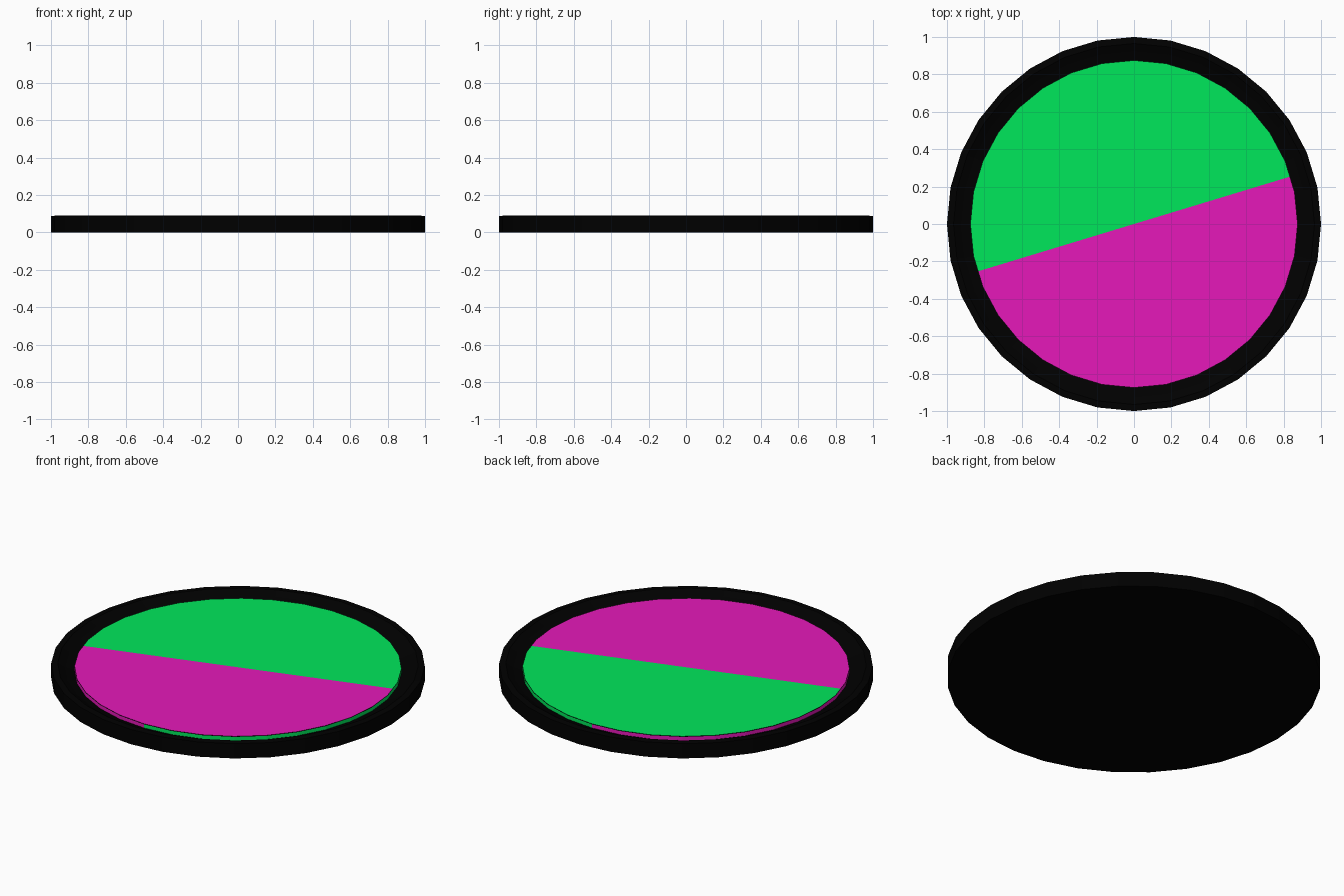
import bpy, bmesh, math
from mathutils import Vector

if "Cube" in bpy.data.objects:
    bpy.data.objects.remove(bpy.data.objects["Cube"])

SIDES = 32
R_IN = 0.875


def material(name, rgb):
    m = bpy.data.materials.new(name)
    m.diffuse_color = (*rgb, 1.0)
    m.use_nodes = True
    m.node_tree.nodes["Principled BSDF"].inputs["Base Color"].default_value = m.diffuse_color
    return m


black = material("black", (0.0, 0.0, 0.0))
green = material("green", (0.0, 0.82, 0.107))
magenta = material("magenta", (0.79, 0.0097, 0.491))


def finish(bm, name, mats):
    bmesh.ops.recalc_face_normals(bm, faces=bm.faces)
    me = bpy.data.meshes.new(name)
    bm.to_mesh(me)
    bm.free()
    for m in mats:
        me.materials.append(m)
    ob = bpy.data.objects.new(name, me)
    bpy.context.collection.objects.link(ob)
    return ob


def lathe(profile):
    """Stack of rings (radius, z), closed with flat caps at both ends."""
    bm = bmesh.new()
    rings = []
    for r, z in profile:
        rings.append([bm.verts.new((r * math.cos(a), r * math.sin(a), z))
                      for a in (2 * math.pi * i / SIDES for i in range(SIDES))])
    for lo, hi in zip(rings, rings[1:]):
        for i in range(SIDES):
            j = (i + 1) % SIDES
            bm.faces.new((lo[i], lo[j], hi[j], hi[i]))
    bm.faces.new(rings[0][::-1])
    bm.faces.new(rings[-1])
    bm.normal_update()
    return bm


# Black tray: flat base, straight wall, rim dished gently inward
finish(lathe([(1.0, 0.0), (1.0, 0.087), (0.965, 0.09), (0.925, 0.067),
              (R_IN, 0.048)]), "tray", [black])

# Lower disc: left half magenta, right half green
bm = lathe([(R_IN, 0.042), (R_IN, 0.069)])
for f in bm.faces:
    f.material_index = 1 if f.calc_center_median().x < 0 else 0
finish(bm, "lower_disc", [green, magenta])

# Upper disc: thin dark edge, top cut in two colours along a tilted line
bm = lathe([(R_IN, 0.069), (R_IN, 0.0725)])
tilt = math.radians(16.875)
normal = Vector((-math.sin(tilt), math.cos(tilt), 0))
bmesh.ops.bisect_plane(bm, geom=bm.verts[:] + bm.edges[:] + bm.faces[:],
                       plane_co=(0, 0, 0), plane_no=normal)
bm.normal_update()
for f in bm.faces:
    if f.normal.z > 0.5:
        f.material_index = 1 if f.calc_center_median().dot(normal) > 0 else 2
finish(bm, "upper_disc", [black, green, magenta])
